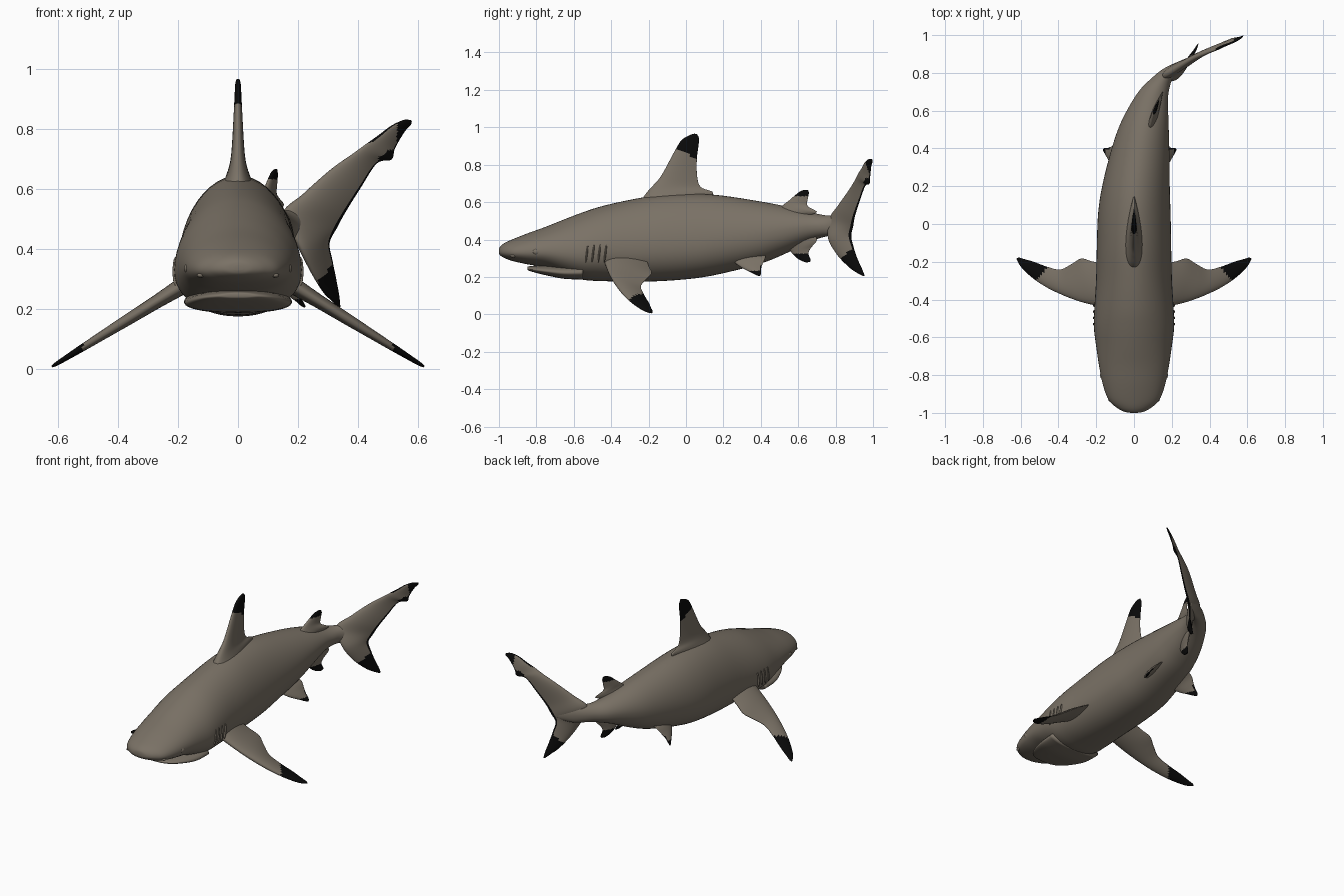
import bpy, bmesh, math
from mathutils import Vector

# ---------- materials ----------
def material(name, rgb):
    m = bpy.data.materials.new(name)
    m.diffuse_color = (*rgb, 1)
    return m

GREY = material("grey_brown_skin", (0.195, 0.167, 0.132))
BLACK = material("black_tip", (0.003, 0.003, 0.003))

# ---------- helpers ----------
def spline(rows, steps):
    """Catmull-Rom interpolation through rows of numbers."""
    out, n = [], len(rows)
    for i in range(n - 1):
        p = [rows[max(0, min(n - 1, i + k))] for k in (-1, 0, 1, 2)]
        for s in range(steps):
            t = s / steps
            out.append([0.5 * (2 * b + (c - a) * t + (2 * a - 5 * b + 4 * c - d) * t * t
                               + (3 * b - a - 3 * c + d) * t ** 3) for a, b, c, d in zip(*p)])
    out.append(list(rows[-1]))
    return out

def loft(name, rings, is_black=None, chord=None):
    """Skin closed rings into a smooth capped solid."""
    bm = bmesh.new()
    vs = [[bm.verts.new(p) for p in r] for r in rings]
    n = len(vs[0])
    for a, b in zip(vs, vs[1:]):
        for j in range(n):
            k = (j + 1) % n
            f = bm.faces.new((a[j], a[k], b[k], b[j]))
            if is_black:
                u = (chord[j] + chord[k]) / 2
                f.material_index = int(is_black(f.calc_center_median(), u))
    for r in (vs[0], vs[-1]):
        f = bm.faces.new(r)
        if is_black:
            f.material_index = int(is_black(f.calc_center_median(), 0.5))
    bmesh.ops.recalc_face_normals(bm, faces=bm.faces)
    for f in bm.faces:
        f.smooth = True
    me = bpy.data.meshes.new(name)
    bm.to_mesh(me)
    bm.free()
    me.materials.append(GREY)
    me.materials.append(BLACK)
    ob = bpy.data.objects.new(name, me)
    bpy.context.collection.objects.link(ob)
    return ob

def fin(name, stations, normal, is_black, steps=6, m=18):
    """Fin from (leading point, trailing point, half thickness) stations."""
    rows = spline([(*l, *t, h) for l, t, h in stations], steps)
    us = [(1 - math.cos(math.pi * i / m)) / 2 for i in range(m + 1)]
    loop = [(u, 1) for u in us] + [(u, -1) for u in us[-2:0:-1]]
    nrm = Vector(normal).normalized()
    rings = []
    for r in rows:
        a, b, h = Vector(r[:3]), Vector(r[3:6]), r[6]
        rings.append([a.lerp(b, u) + nrm * s * h * (2.6 * math.sqrt(u) * (1 - u) + 0.08)
                      for u, s in loop])
    return loft(name, rings, is_black, [u for u, s in loop])

def body_loft(name, stations, steps=5, m=48):
    """Egg-shaped sections (y, centre x, half width, top, bottom) along a curve."""
    rows = spline(stations, steps)
    rings = []
    for i, (y, cx, hw, zt, zb) in enumerate(rows):
        p, q = rows[max(0, i - 1)], rows[min(len(rows) - 1, i + 1)]
        tan = Vector((q[1] - p[1], q[0] - p[0], 0)).normalized()
        side = Vector((tan.y, -tan.x, 0))
        zc = zb + (zt - zb) * (0.4 + 0.1 * max(0, min(1, (y - 0.1) / 0.5)))
        ring = []
        for j in range(m):
            a = 2 * math.pi * j / m
            c, s = math.cos(a), math.sin(a)
            e = 2 / 1.9 if s > 0 else 2 / 2.2
            w = math.copysign(abs(c) ** e, c) * hw
            h = math.copysign(abs(s) ** e, s) * ((zt - zc) if s > 0 else (zc - zb))
            ring.append(Vector((cx, y, zc + h)) + side * w)
        rings.append(ring)
    return loft(name, rings)

def bump(name, loc, radii, tilt=0):
    """Small smooth ellipsoid detail on the skin."""
    bpy.ops.mesh.primitive_uv_sphere_add(segments=16, ring_count=10, location=loc,
                                         rotation=(tilt, 0, 0))
    ob = bpy.context.object
    ob.name, ob.scale = name, radii
    ob.data.materials.append(GREY)
    bpy.ops.object.shade_smooth()

# ---------- body, curving towards +x at the tail ----------
body_loft("body", [
    (-1.0, 0, .015, .346, .328), (-.994, 0, .05, .362, .316), (-.972, 0, .092, .380, .302),
    (-.93, 0, .135, .400, .286), (-.85, 0, .165, .432, .268), (-.75, 0, .185, .468, .250),
    (-.65, 0, .200, .508, .215), (-.55, 0, .212, .546, .185), (-.45, 0, .210, .578, .178),
    (-.30, 0, .201, .612, .175), (-.13, 0, .197, .640, .178), (.05, .002, .192, .645, .193),
    (.20, .0125, .178, .634, .22), (.40, .038, .151, .603, .272), (.53, .062, .125, .578, .325),
    (.66, .098, .087, .547, .388), (.74, .138, .056, .53, .415), (.79, .175, .038, .528, .42),
    (.83, .225, .024, .52, .42), (.875, .30, .008, .49, .44)])

# ---------- lower jaw tucked under the snout ----------
body_loft("lower_jaw", [
    (-.848, 0, .03, .252, .240), (-.842, 0, .07, .256, .234), (-.81, 0, .112, .26, .224),
    (-.74, 0, .15, .265, .207), (-.65, 0, .175, .27, .190), (-.55, 0, .18, .28, .186)])

# ---------- eyes, nostrils and gill slits ----------
for s, tag in ((1, "right"), (-1, "left")):
    bump("eye_" + tag, (s * .168, -.80, .335), (.012, .02, .016))
    bump("nostril_" + tag, (s * .125, -.925, .312), (.012, .016, .008))
    for i in range(4):
        bump(f"gill_{tag}_{i}", (s * .209, -.53 + i * .033, .325), (.009, .005, .048), -.12)

# ---------- first dorsal fin ----------
fin("dorsal_fin", [((0, a, b), (0, c, d), h) for a, b, c, d, h in [
    (-.25, .59, .10, .60, .055), (-.215, .645, .145, .65, .036), (-.175, .69, .08, .68, .025),
    (-.13, .745, .06, .735, .019), (-.062, .87, .058, .83, .013), (-.025, .93, .068, .91, .010),
    (.015, .956, .068, .946, .008), (.045, .966, .058, .964, .004)]],
    (1, 0, 0), lambda p, u: p.z > .86 - .5 * p.y)

# ---------- second dorsal and anal fins on the curved rear body ----------
def mid_x(y):
    return .07 + .24 * (y - .5) + .6 * (y - .5) ** 2 + .01

def rear_fin(name, rows, rule):
    fin(name, [((mid_x(a), a, b), (mid_x(c), c, d), h) for a, b, c, d, h in rows],
        (.93, -.37, 0), rule)

rear_fin("second_dorsal_fin", [
    (.49, .55, .66, .53, .022), (.515, .58, .70, .548, .015), (.55, .608, .65, .58, .011),
    (.585, .638, .652, .62, .008), (.61, .657, .657, .648, .006), (.635, .666, .652, .665, .003)],
    lambda p, u: p.z > .632)
rear_fin("anal_fin", [
    (.53, .39, .69, .425, .022), (.555, .345, .70, .395, .015), (.575, .318, .668, .355, .011),
    (.598, .297, .655, .325, .008), (.62, .285, .667, .292, .006), (.64, .278, .662, .279, .003)],
    lambda p, u: p.z < .325)

# ---------- paired pectoral and pelvic fins ----------
PECTORAL = [(.12, -.45, .12, -.22, .03), (.2, -.432, .22, -.198, .025),
            (.27, -.415, .278, -.183, .021), (.33, -.395, .33, -.212, .019),
            (.38, -.375, .39, -.241, .017), (.45, -.342, .46, -.226, .014),
            (.52, -.298, .53, -.20, .011), (.577, -.25, .58, -.186, .008),
            (.606, -.215, .606, -.178, .006), (.62, -.187, .618, -.180, .003)]
PELVIC = [(.07, .24, .31, .07, .42, .33, .02), (.11, .265, .275, .12, .425, .305, .014),
          (.14, .30, .25, .15, .41, .27, .011), (.165, .34, .23, .17, .402, .245, .008),
          (.183, .372, .213, .187, .402, .222, .006), (.194, .39, .206, .192, .398, .209, .003)]

def slope(x):
    return .268 - .62 * (x - .2)

for s, tag in ((1, "right"), (-1, "left")):
    fin("pectoral_fin_" + tag, [((s * a, b, slope(a)), (s * c, d, slope(c)), h)
                                for a, b, c, d, h in PECTORAL],
        (.53 * s, 0, .85), lambda p, u: abs(p.x) + .8 * (p.y + .26) > .485)
    fin("pelvic_fin_" + tag, [((.03 + s * a, b, c), (.03 + s * d, e, f), h)
                              for a, b, c, d, e, f, h in PELVIC],
        (.6 * s, 0, .8), lambda p, u: p.z < .232 or (u > .9 and p.z < .26))

# ---------- tail fin: lower lobe tip up to upper lobe tip ----------
def tail_black(p, u):
    lower = p.z < .27 + 1.2 * (p.x - .25)
    return (p.z < .4 and lower) or p.x > .53 or u > .93 or (u < .08 and p.z > .755) \
        or (u > .7 and .47 < p.x and p.z < .73)

fin("tail_fin", [
    ((.335, .947, .205), (.341, .955, .207), .003), ((.315, .91, .225), (.337, .94, .245), .007),
    ((.285, .87, .255), (.327, .915, .30), .010), ((.245, .81, .32), (.315, .895, .36), .015),
    ((.20, .765, .41), (.305, .882, .42), .022), ((.15, .775, .515), (.33, .892, .47), .025),
    ((.22, .82, .585), (.36, .902, .525), .020), ((.31, .875, .665), (.41, .928, .605), .015),
    ((.38, .905, .715), (.463, .957, .685), .012), ((.425, .92, .748), (.512, .98, .698), .010),
    ((.47, .94, .78), (.523, .984, .735), .009), ((.51, .956, .81), (.555, .99, .79), .007),
    ((.55, .975, .829), (.575, .996, .812), .005), ((.572, .99, .83), (.579, .998, .826), .003)],
    (-.48, .88, 0), tail_black)
